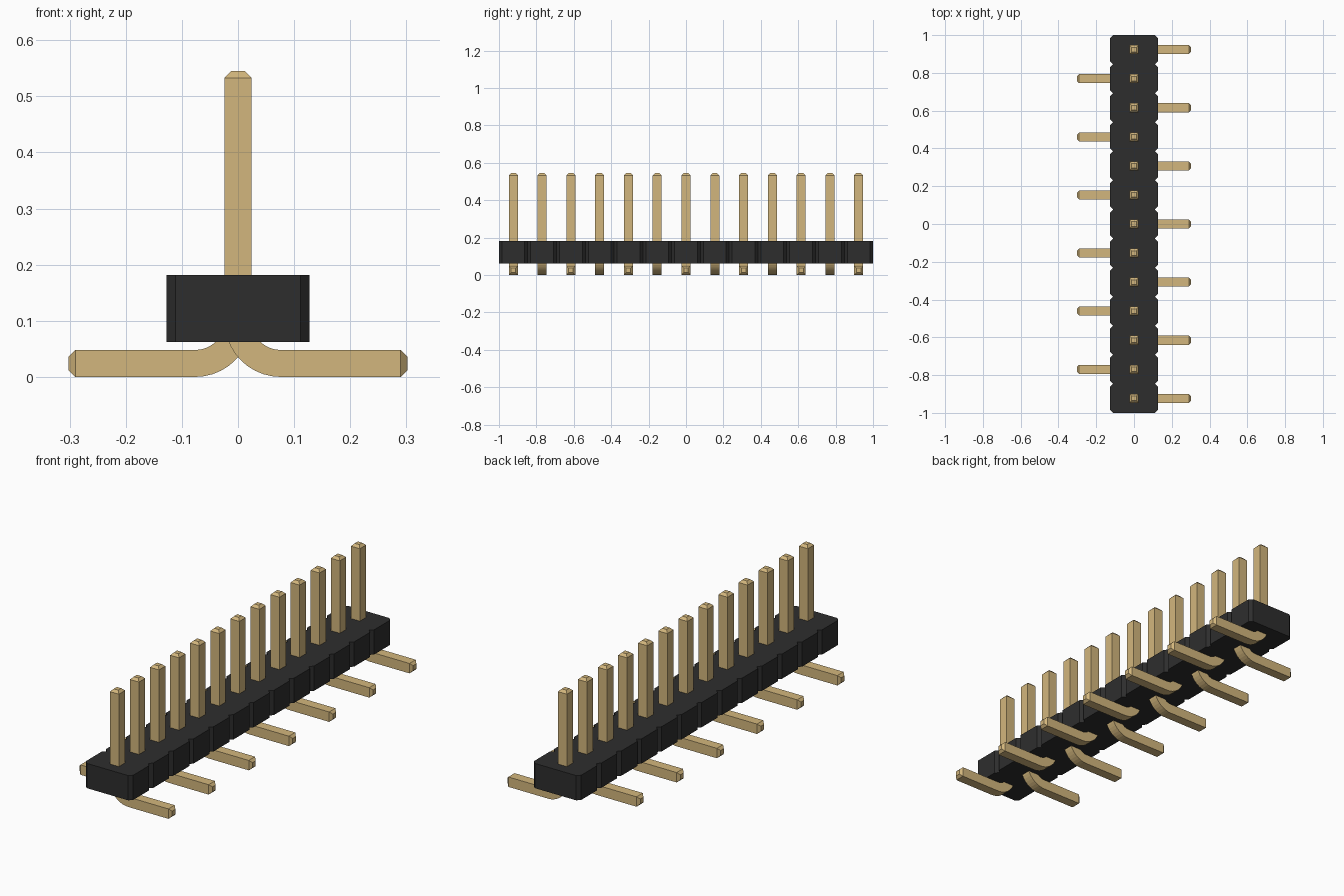
import bpy, bmesh, math
from mathutils import Vector

cube = bpy.data.objects.get("Cube")
if cube:
    bpy.data.objects.remove(cube, do_unlink=True)

COUNT = 13
PITCH = 2 / COUNT
HALF = 0.024      # half pin thickness
TIP = 0.012       # tip taper length and half width
BEND = 0.076      # x where the bend ends
RADIUS = BEND     # centreline bend radius


def material(name, color, roughness):
    m = bpy.data.materials.new(name)
    m.use_nodes = True
    m.diffuse_color = color
    shader = m.node_tree.nodes["Principled BSDF"]
    shader.inputs["Base Color"].default_value = color
    shader.inputs["Roughness"].default_value = roughness
    return m


def add_object(name, bm, mat):
    bmesh.ops.recalc_face_normals(bm, faces=bm.faces)
    mesh = bpy.data.meshes.new(name)
    bm.to_mesh(mesh)
    bm.free()
    mesh.materials.append(mat)
    obj = bpy.data.objects.new(name, mesh)
    bpy.context.collection.objects.link(obj)
    return obj


def build_housing(mat):
    # Row of chamfered blocks, drawn as one notched outline and extruded
    half_x, chamfer, bottom, top = 0.127, 0.016, 0.062, 0.182
    side = []
    for i in range(COUNT):
        y = -1 + i * PITCH
        side += [(half_x - chamfer, y), (half_x, y + chamfer),
                 (half_x, y + PITCH - chamfer)]
    side.append((half_x - chamfer, 1))
    outline = side + [(-x, y) for x, y in reversed(side)]
    bm = bmesh.new()
    base = bm.faces.new([bm.verts.new((x, y, bottom)) for x, y in outline])
    result = bmesh.ops.extrude_face_region(bm, geom=[base], use_keep_orig=True)
    moved = [v for v in result["geom"] if isinstance(v, bmesh.types.BMVert)]
    bmesh.ops.translate(bm, verts=moved, vec=(0, 0, top - bottom))
    return add_object("housing", bm, mat)


def pin_stations():
    # Centre x, centre z, turn angle and half width along the bent pin
    top, end, steps = 0.545, 0.302, 10
    stations = [(0, top, 0, TIP), (0, top - TIP, 0, HALF)]
    for i in range(steps + 1):
        a = math.pi / 2 * i / steps
        stations.append((BEND - RADIUS * math.cos(a),
                         HALF + RADIUS - RADIUS * math.sin(a), a, HALF))
    return stations + [(end - TIP, HALF, math.pi / 2, HALF),
                       (end, HALF, math.pi / 2, TIP)]


def build_pin(name, y, direction, mat):
    # Square section swept down the post, round the bend and along the foot
    bm = bmesh.new()
    rings = []
    for x, z, a, h in pin_stations():
        across = Vector((math.cos(a), 0, math.sin(a))) * h
        depth = Vector((0, h, 0))
        centre = Vector((x, 0, z))
        corners = [centre + across * s + depth * t
                   for s, t in ((-1, -1), (1, -1), (1, 1), (-1, 1))]
        rings.append([bm.verts.new((p.x * direction, p.y, p.z))
                      for p in corners])
    for r, s in zip(rings, rings[1:]):
        for k in range(4):
            n = (k + 1) % 4
            bm.faces.new((r[k], r[n], s[n], s[k]))
    bm.faces.new(rings[0])
    bm.faces.new(rings[-1])
    obj = add_object(name, bm, mat)
    obj.location.y = y
    return obj


black = material("black plastic", (0.027, 0.027, 0.027, 1), 0.6)
gold = material("gold metal", (0.65, 0.47, 0.205, 1), 0.4)

build_housing(black)

# Pins with feet alternating between the two sides
for i in range(COUNT):
    facing = 1 if i % 2 == 0 else -1
    side_name = "left" if facing > 0 else "right"
    build_pin(f"{side_name}_pin_{i + 1}", -1 + (i + 0.5) * PITCH, facing, gold)
